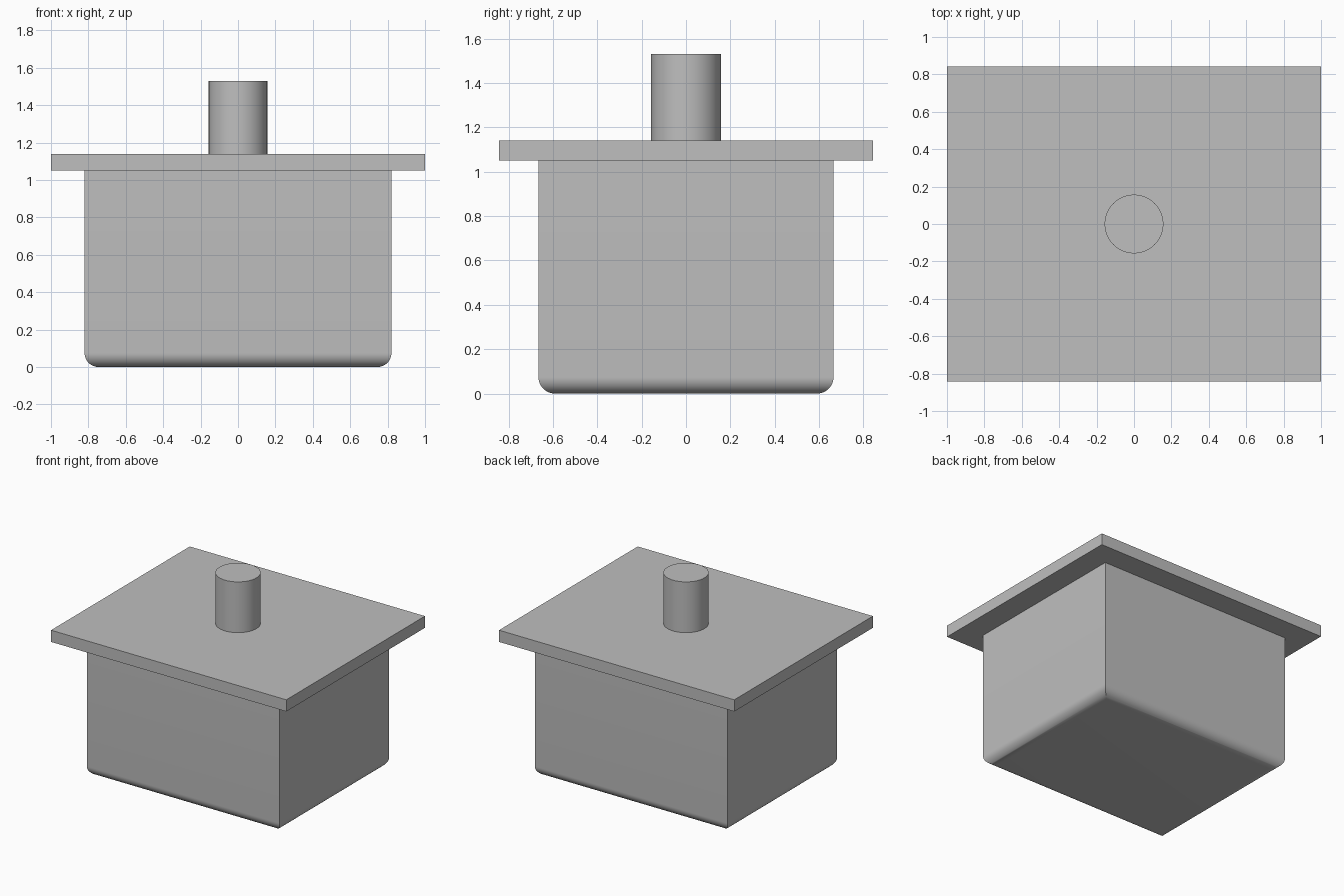
import bpy, bmesh, math

cube = bpy.data.objects.get("Cube")
if cube:
    bpy.data.objects.remove(cube, do_unlink=True)

grey = bpy.data.materials.new("plain_grey")
colour = (0.52, 0.52, 0.52, 1)
grey.diffuse_color = colour
grey.use_nodes = True
grey.node_tree.nodes["Principled BSDF"].inputs["Base Color"].default_value = colour


def loft(name, rings):
    """Join equal-sized rings of points from bottom to top, with capped ends."""
    bm = bmesh.new()
    loops = [[bm.verts.new(p) for p in ring] for ring in rings]
    for low, high in zip(loops, loops[1:]):
        for i in range(len(low)):
            j = (i + 1) % len(low)
            bm.faces.new((low[i], low[j], high[j], high[i]))
    bm.faces.new(loops[0][::-1])
    bm.faces.new(loops[-1])
    bm.normal_update()
    mesh = bpy.data.meshes.new(name)
    bm.to_mesh(mesh)
    bm.free()
    mesh.materials.append(grey)
    obj = bpy.data.objects.new(name, mesh)
    bpy.context.collection.objects.link(obj)
    bpy.ops.object.select_all(action="DESELECT")
    obj.select_set(True)
    bpy.context.view_layer.objects.active = obj
    bpy.ops.object.shade_smooth_by_angle(angle=math.radians(30))
    return obj


def rectangle(x, y, z):
    return [(-x, -y, z), (x, -y, z), (x, y, z), (-x, y, z)]


def circle(radius, z, sides=64):
    angles = [math.tau * i / sides for i in range(sides)]
    return [(radius * math.cos(a), radius * math.sin(a), z) for a in angles]


# Box body: sharp upright corners, rounded bottom edges
radius, steps = 0.075, 12
rings = []
for i in range(steps + 1):
    a = math.pi / 2 * i / steps
    inset = radius * (1 - math.sin(a))
    rings.append(rectangle(0.82 - inset, 0.665 - inset, radius * (1 - math.cos(a))))
rings.append(rectangle(0.82, 0.665, 1.05))
loft("box_body", rings)

# Overhanging lid plate
loft("lid_plate", [rectangle(1, 0.842, 1.05), rectangle(1, 0.842, 1.14)])

# Round post on the lid
loft("round_post", [circle(0.157, 1.14), circle(0.157, 1.53)])
